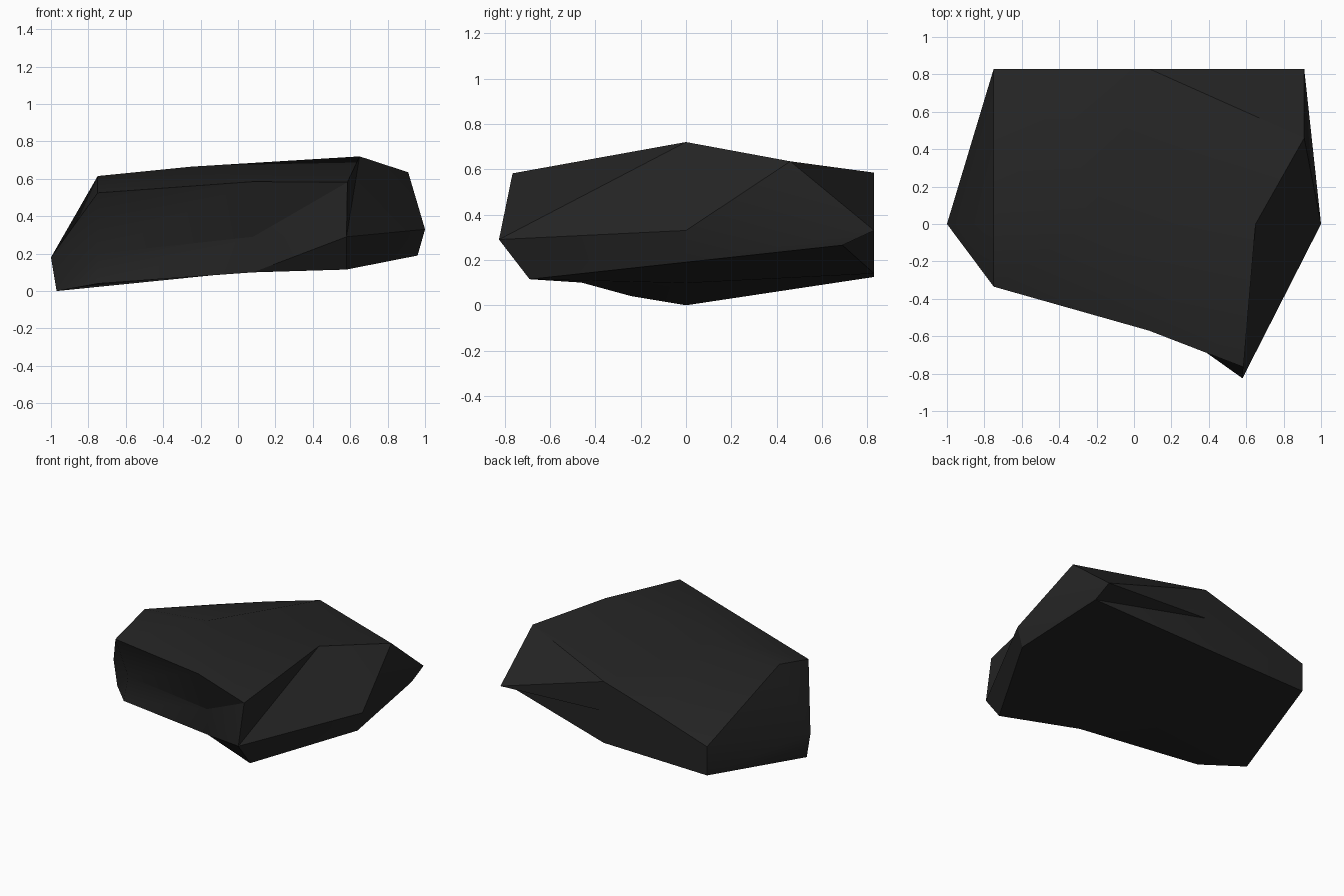
import bpy, bmesh, math

if "Cube" in bpy.data.objects:
    bpy.data.objects.remove(bpy.data.objects["Cube"])

# One faceted rock: three rings of eight corners, starting at the left and
# running left, front-left, front, front-right, right, back-right, back, back-left
bottom_ring = [(-.97, 0, 0), (-.75, -.24, .04), (.08, -.46, .10), (.58, -.69, .115),
               (.96, 0, .19), (.91, .69, .265), (.08, .83, .14), (-.75, .83, .125)]
middle_ring = [(-1, 0, .18), (-.75, -.19, .20), (.08, -.47, .29), (.58, -.825, .29),
               (1, 0, .33), (.91, .83, .33), (.08, .83, .37), (-.75, .83, .333)]
top_ring = [(-.75, 0, .615), (-.75, -.335, .525), (.08, -.57, .585), (.585, -.765, .582),
            (.65, 0, .72), (.91, .46, .635), (.08, .83, .585), (-.35, .83, .46)]

bm = bmesh.new()
rings = [[bm.verts.new(p) for p in ring] for ring in (bottom_ring, middle_ring, top_ring)]
bottom_centre = bm.verts.new((0, 0, .098))
top_centre = bm.verts.new((-.25, 0, .665))

# Sides, with every quad split along the same diagonal, plus top and bottom fans
for i in range(8):
    j = (i + 1) % 8
    for low, up in zip(rings, rings[1:]):
        bm.faces.new((low[i], low[j], up[j]))
        bm.faces.new((low[i], up[j], up[i]))
    bm.faces.new((top_centre, rings[2][i], rings[2][j]))
    bm.faces.new((bottom_centre, rings[0][j], rings[0][i]))
bmesh.ops.recalc_face_normals(bm, faces=bm.faces)

mesh = bpy.data.meshes.new("rock")
bm.to_mesh(mesh)
bm.free()
rock = bpy.data.objects.new("rock", mesh)
bpy.context.collection.objects.link(rock)

# Dark stone colour
stone = bpy.data.materials.new("dark stone")
stone.diffuse_color = (.018, .018, .018, 1)
stone.use_nodes = True
stone.node_tree.nodes["Principled BSDF"].inputs["Base Color"].default_value = stone.diffuse_color
mesh.materials.append(stone)

# Soft shading across shallow facets, crisp main edges
bpy.context.view_layer.objects.active = rock
rock.select_set(True)
bpy.ops.object.shade_smooth_by_angle(angle=math.radians(30))
